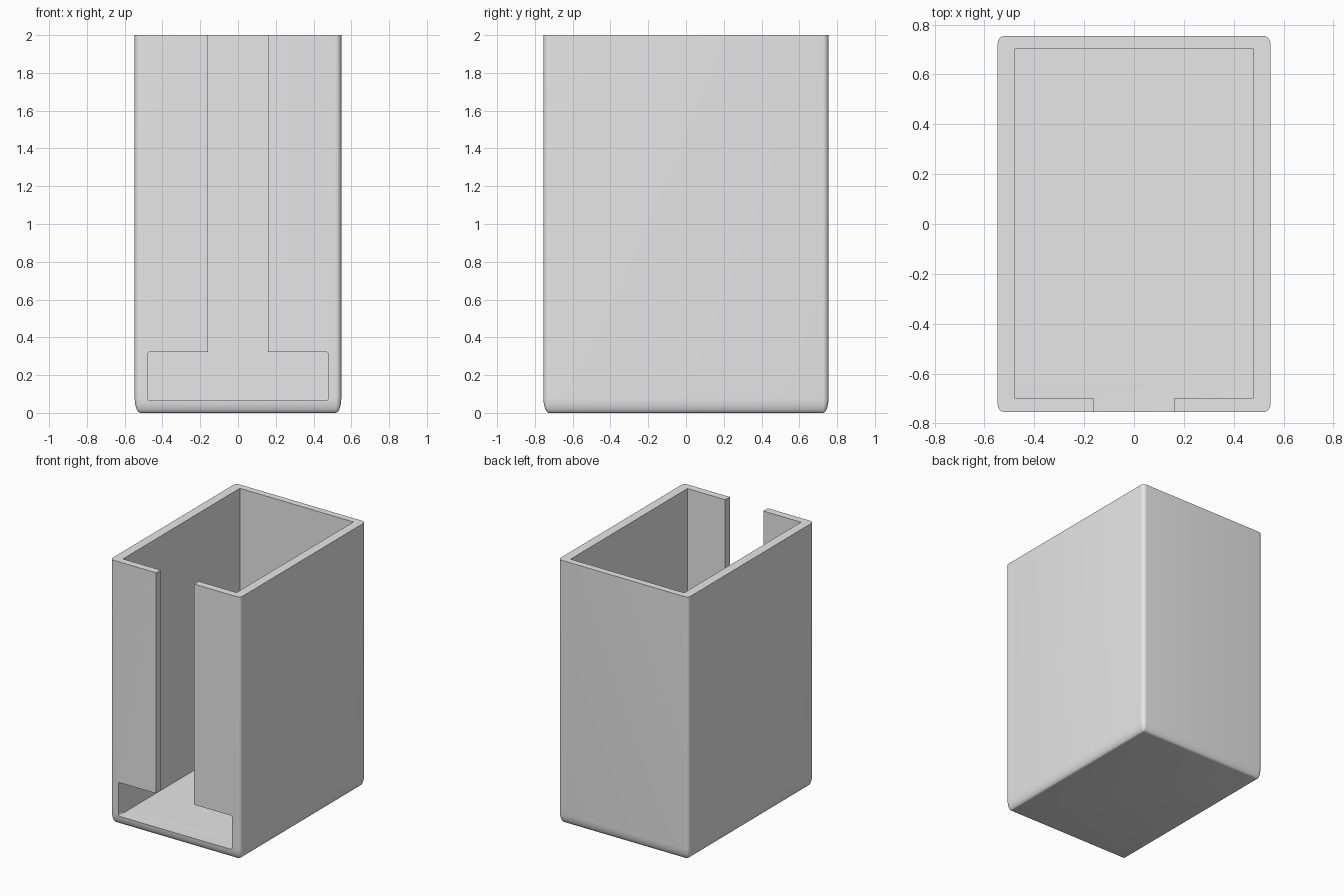
import bpy, bmesh, math

if "Cube" in bpy.data.objects:
    bpy.data.objects.remove(bpy.data.objects["Cube"])

HX, HY, H = 0.547, 0.755, 2.0       # outer half sizes and height
R, RZ = 0.03, 0.08                  # edge rounding, sideways and upward
IX, FLOOR = 0.478, 0.065            # inner half width, floor height
BACK, FRONT = 0.705, -0.70          # inner wall faces
STEPS = 8

grey = bpy.data.materials.new("light grey")
grey.diffuse_color = (0.8, 0.8, 0.8, 1)
grey.use_nodes = True
grey.node_tree.nodes["Principled BSDF"].inputs["Base Color"].default_value = grey.diffuse_color


def make_object(name, bm):
    bmesh.ops.remove_doubles(bm, verts=bm.verts, dist=1e-5)
    bmesh.ops.recalc_face_normals(bm, faces=bm.faces)
    mesh = bpy.data.meshes.new(name)
    bm.to_mesh(mesh)
    bm.free()
    mesh.materials.append(grey)
    ob = bpy.data.objects.new(name, mesh)
    bpy.context.collection.objects.link(ob)
    return ob


def rounded_rect(hx, hy, rx, ry, cy=0.0, n=STEPS):
    pts = []
    for q, (sx, sy) in enumerate(((1, 1), (-1, 1), (-1, -1), (1, -1))):
        for i in range(n + 1):
            a = (q + i / n) * math.pi / 2
            pts.append((sx * (hx - rx) + rx * math.cos(a),
                        cy + sy * (hy - ry) + ry * math.sin(a)))
    return pts


# Outer shell: stacked rounded rectangles, curving in at the bottom
bm = bmesh.new()
levels = []
for i in range(STEPS + 1):
    a = i / STEPS * math.pi / 2
    levels.append((R * (1 - math.sin(a)), RZ * (1 - math.cos(a))))
levels.append((0, H))
rings = []
for inset, z in levels:
    r = max(R - inset, 0.001)
    rings.append([bm.verts.new((x, y, z)) for x, y in
                  rounded_rect(HX - inset, HY - inset, r, r)])
for lo, hi in zip(rings, rings[1:]):
    for j in range(len(lo)):
        k = (j + 1) % len(lo)
        bm.faces.new((lo[j], lo[k], hi[k], hi[j]))
bm.faces.new(rings[0])
bm.faces.new(rings[-1])
box = make_object("open_box", bm)


def prism(name, pts, offset, along):
    # pts are 3D outline points, extruded by offset on one axis
    b = bmesh.new()
    face = b.faces.new([b.verts.new(p) for p in pts])
    ext = bmesh.ops.extrude_face_region(b, geom=[face])
    vec = [0, 0, 0]
    vec[along] = offset
    bmesh.ops.translate(b, vec=vec,
                        verts=[v for v in ext["geom"] if isinstance(v, bmesh.types.BMVert)])
    return make_object(name, b)


# Inner cavity
cavity = prism("cavity_cutter", [(-IX, FRONT, FLOOR), (IX, FRONT, FLOOR),
                                 (IX, BACK, FLOOR), (-IX, BACK, FLOOR)], 3, 2)

# Front opening: wide rounded window joined to a tall slot
TOP, SLOT = 0.322, 0.16
half = (TOP - FLOOR) / 2
window = rounded_rect(IX, half, 0.012, 0.015, FLOOR + half, 5)
cut = 6                              # points in the first corner
outline = window[:cut] + [(SLOT, TOP), (SLOT, 3), (-SLOT, 3), (-SLOT, TOP)] + window[cut:]
opening = prism("opening_cutter", [(x, -1, z) for x, z in outline], 0.4, 1)

for cutter in (cavity, opening):
    mod = box.modifiers.new(cutter.name, 'BOOLEAN')
    mod.operation = 'DIFFERENCE'
    mod.solver = 'EXACT'
    mod.object = cutter
    bpy.context.view_layer.objects.active = box
    box.select_set(True)
    bpy.ops.object.modifier_apply(modifier=mod.name)
    bpy.data.objects.remove(cutter)

bpy.ops.object.select_all(action='DESELECT')
box.select_set(True)
bpy.context.view_layer.objects.active = box
bpy.ops.object.shade_smooth_by_angle(angle=math.radians(30))
